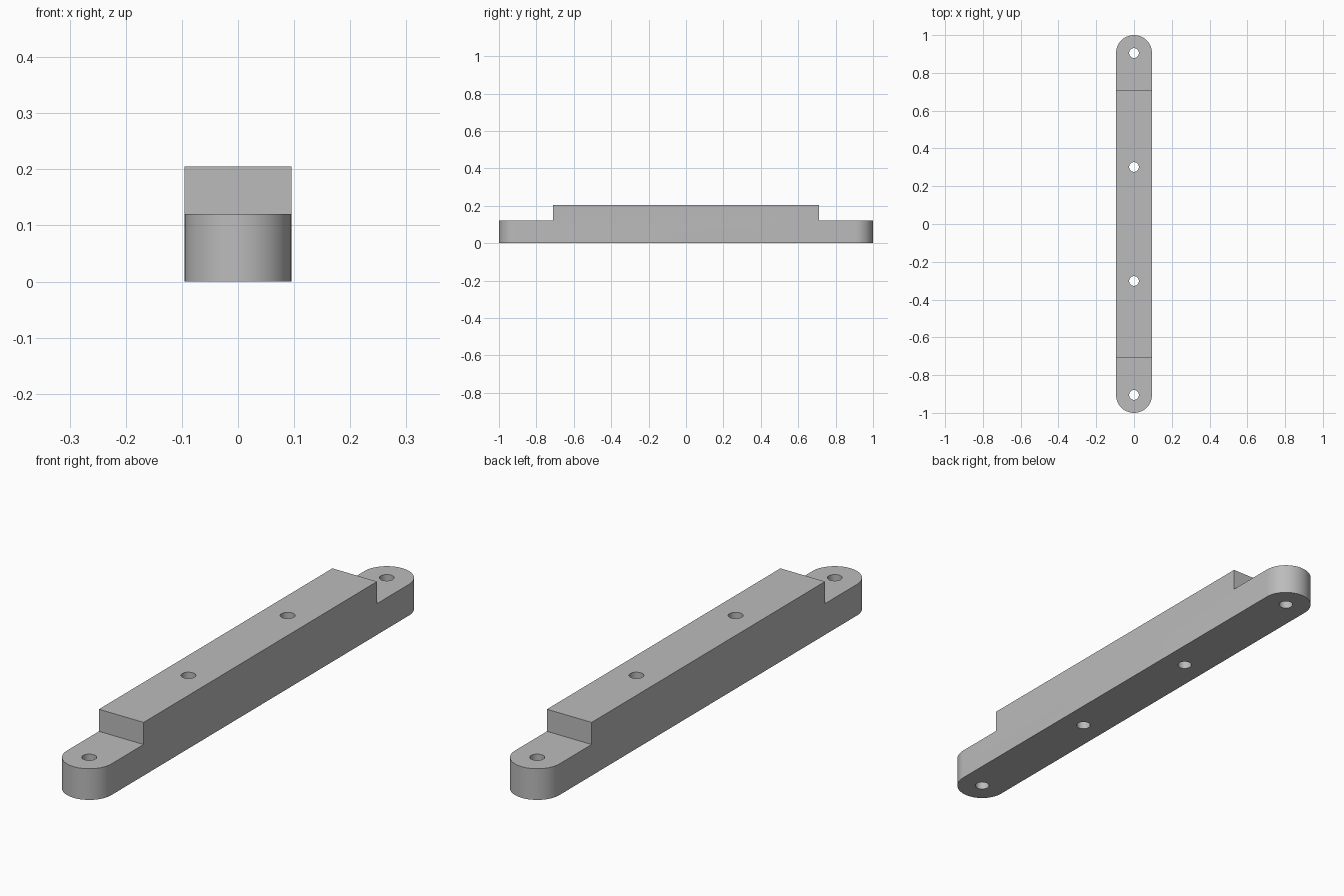
import bpy
import bmesh
import math

cube = bpy.data.objects.get("Cube")
if cube:
    bpy.data.objects.remove(cube, do_unlink=True)

RADIUS = 0.095       # half width, also the end rounding
HEIGHT = 0.205
TAB_HEIGHT = 0.12
STEP_Y = 0.71
END_Y = 1 - RADIUS   # centre of each rounded end
HOLE_RADIUS = 0.026
ARC_STEPS = 32

grey = bpy.data.materials.new("plain grey")
grey.use_nodes = True
colour = (0.5, 0.5, 0.5, 1)
grey.diffuse_color = colour
grey.node_tree.nodes["Principled BSDF"].inputs["Base Color"].default_value = colour


def prism(name, outline, bottom, top):
    """Extrude a flat outline straight up."""
    bm = bmesh.new()
    base = bm.faces.new([bm.verts.new((x, y, bottom)) for x, y in outline])
    side = bmesh.ops.extrude_face_region(bm, geom=[base])
    verts = [v for v in side["geom"] if isinstance(v, bmesh.types.BMVert)]
    bmesh.ops.translate(bm, verts=verts, vec=(0, 0, top - bottom))
    bmesh.ops.recalc_face_normals(bm, faces=bm.faces)
    mesh = bpy.data.meshes.new(name)
    bm.to_mesh(mesh)
    bm.free()
    mesh.materials.append(grey)
    obj = bpy.data.objects.new(name, mesh)
    bpy.context.collection.objects.link(obj)
    return obj


def arc(radius, centre_y, start, sweep, steps):
    angles = [start + sweep * i / steps for i in range(steps + 1)]
    return [(radius * math.cos(a), centre_y + radius * math.sin(a)) for a in angles]


def cut(target, cutter):
    """Subtract a cutter, then remove it."""
    bpy.context.view_layer.objects.active = target
    mod = target.modifiers.new("cut", 'BOOLEAN')
    mod.operation = 'DIFFERENCE'
    mod.solver = 'EXACT'
    mod.object = cutter
    bpy.ops.object.modifier_apply(modifier=mod.name)
    bpy.data.objects.remove(cutter, do_unlink=True)


# Bar with rounded ends
outline = (arc(RADIUS, END_Y, 0, math.pi, ARC_STEPS)
           + arc(RADIUS, -END_Y, math.pi, math.pi, ARC_STEPS))
bar = prism("mounting_bar", outline, 0, HEIGHT)

# Lowered tabs at both ends
for s in (-1, 1):
    corners = [(-0.2, s * STEP_Y), (0.2, s * STEP_Y), (0.2, s * 1.2), (-0.2, s * 1.2)]
    cut(bar, prism("tab_cutter", corners, TAB_HEIGHT, 0.4))

# Four evenly spaced through holes
for i in range(4):
    y = END_Y * (2 * i / 3 - 1)
    circle = arc(HOLE_RADIUS, y, 0, 2 * math.pi, ARC_STEPS)[:-1]
    cut(bar, prism("hole_cutter", circle, -0.1, 0.4))

# Smooth round walls, crisp edges
bpy.ops.object.select_all(action='DESELECT')
bar.select_set(True)
bpy.context.view_layer.objects.active = bar
bpy.ops.object.shade_smooth_by_angle(angle=math.radians(30))
